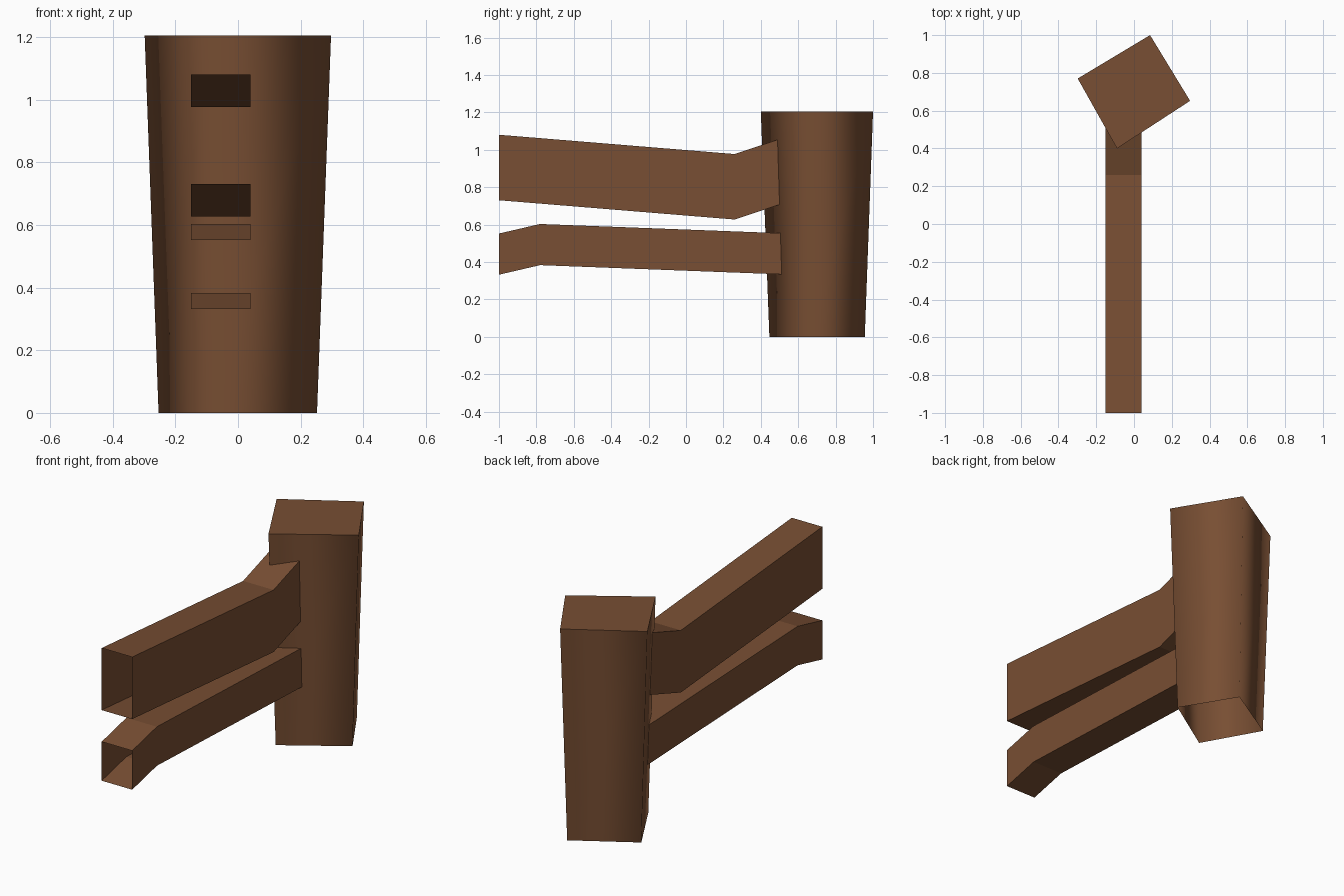
import bpy
import bmesh

if "Cube" in bpy.data.objects:
    bpy.data.objects.remove(bpy.data.objects["Cube"])

wood = bpy.data.materials.new("brown_wood")
wood.diffuse_color = (0.188, 0.077, 0.033, 1.0)
wood.use_nodes = True
wood.node_tree.nodes["Principled BSDF"].inputs["Base Color"].default_value = wood.diffuse_color


def finish(bm, name):
    mesh = bpy.data.meshes.new(name)
    bm.to_mesh(mesh)
    bm.free()
    mesh.materials.append(wood)
    obj = bpy.data.objects.new(name, mesh)
    bpy.context.collection.objects.link(obj)
    return obj


# Post: turned square, wider at the top, open underneath, smooth around the sides
def build_post(name, corners, height, bottom_scale):
    cx = sum(c[0] for c in corners) / 4
    cy = sum(c[1] for c in corners) / 4
    bm = bmesh.new()
    top = [bm.verts.new((x, y, height)) for x, y in corners]
    low = [bm.verts.new((cx + (x - cx) * bottom_scale,
                         cy + (y - cy) * bottom_scale, 0)) for x, y in corners]
    for i in range(4):
        j = (i + 1) % 4
        side = bm.faces.new((low[i], low[j], top[j], top[i]))
        side.smooth = True
    cap = bm.faces.new(top)
    for edge in cap.edges:
        edge.smooth = False
    return finish(bm, name)


# Rail: bent rectangular tube with open ends, following (y, top z) points
def build_rail(name, path, height, x0=-0.15, x1=0.04):
    bm = bmesh.new()
    rings = [[bm.verts.new(p) for p in ((x0, y, z - height), (x1, y, z - height),
                                        (x1, y, z), (x0, y, z))] for y, z in path]
    for a, b in zip(rings, rings[1:]):
        for i in range(4):
            j = (i + 1) % 4
            bm.faces.new((a[j], a[i], b[i], b[j]))
    return finish(bm, name)


build_post("fence_post",
           [(-0.09, 0.40), (0.297, 0.652), (0.085, 1.0), (-0.298, 0.77)],
           1.205, 0.85)
build_rail("upper_rail", [(-1.0, 1.08), (0.26, 0.977), (0.54, 1.07)], 0.35)
build_rail("lower_rail", [(-1.0, 0.552), (-0.78, 0.603), (0.56, 0.552)], 0.22)
